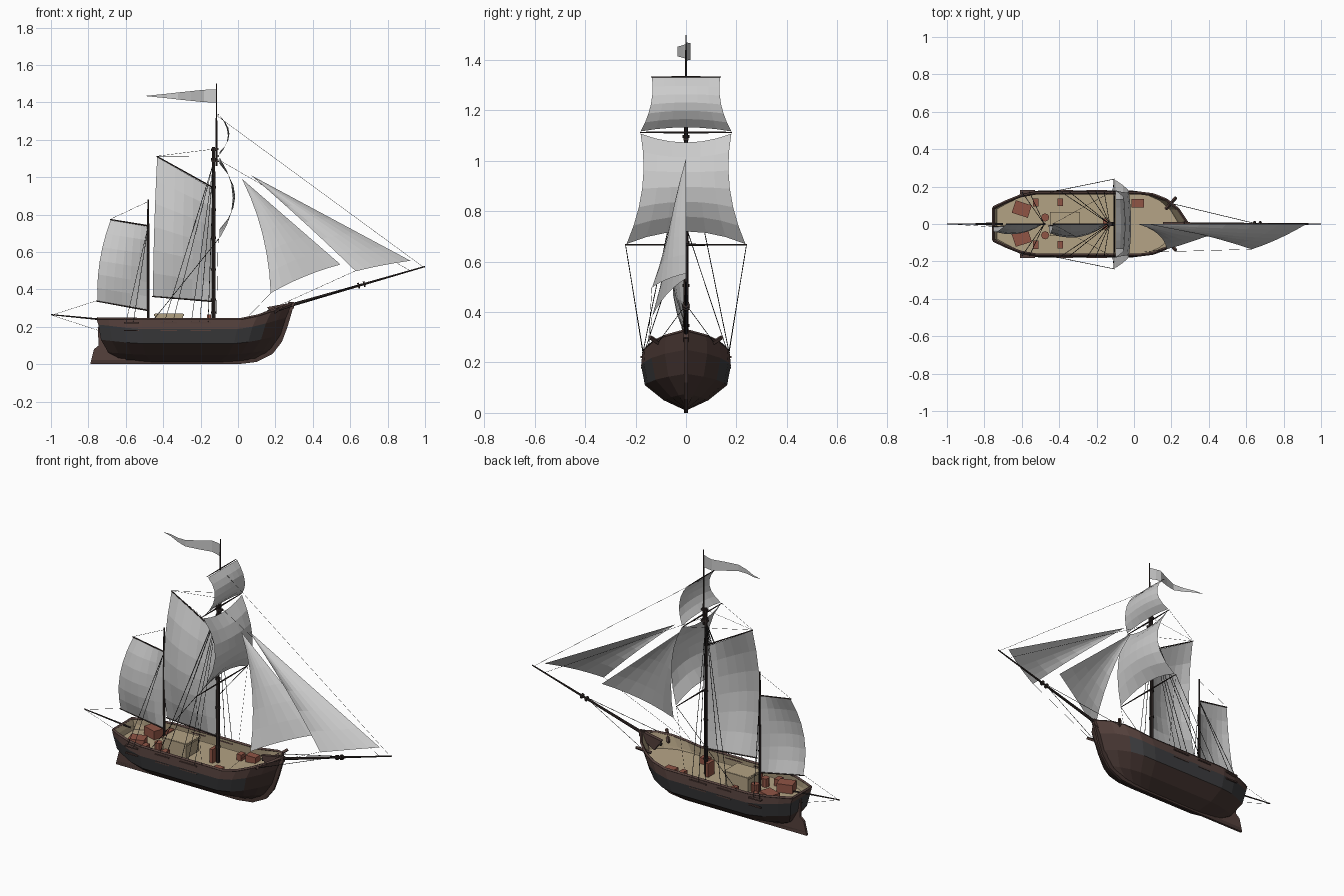
import bpy, bmesh, math
from mathutils import Vector, Matrix

if "Cube" in bpy.data.objects:
    bpy.data.objects.remove(bpy.data.objects["Cube"])


def mat(name, r, g, b):
    m = bpy.data.materials.new(name)
    m.diffuse_color = (r, g, b, 1)
    m.use_nodes = True
    m.node_tree.nodes["Principled BSDF"].inputs["Base Color"].default_value = m.diffuse_color
    return m


BOTTOM = mat("hull_brown", 0.06, 0.036, 0.031)
WALE = mat("wale_grey", 0.045, 0.045, 0.048)
STRAKE = mat("strake_brown", 0.09, 0.052, 0.045)
DECK = mat("deck_tan", 0.45, 0.36, 0.23)
CRATE = mat("crate_red", 0.28, 0.09, 0.06)
SPAR = mat("spar_dark", 0.035, 0.025, 0.023)
ROPE = mat("rope_dark", 0.015, 0.015, 0.015)


def make(name, bm, *mats):
    me = bpy.data.meshes.new(name)
    bm.to_mesh(me)
    bm.free()
    ob = bpy.data.objects.new(name, me)
    bpy.context.collection.objects.link(ob)
    for m in mats:
        me.materials.append(m)
    return ob


def rod(bm, a, b, r1, r2=None, n=8):
    a, b = Vector(a), Vector(b)
    d = b - a
    M = Matrix.Translation((a + b) / 2) @ d.to_track_quat('Z', 'Y').to_matrix().to_4x4()
    bmesh.ops.create_cone(bm, cap_ends=True, segments=n, radius1=r1,
                          radius2=r1 if r2 is None else r2, depth=d.length, matrix=M)


def box(bm, c, s, rot=0):
    M = Matrix.Translation(c) @ Matrix.Rotation(math.radians(rot), 4, 'Z') @ Matrix.Diagonal((*s, 1))
    bmesh.ops.create_cube(bm, size=1, matrix=M)


def plate(name, pts, th, m):
    bm = bmesh.new()
    f = bm.faces.new([bm.verts.new((x, -th / 2, z)) for x, z in pts])
    ex = bmesh.ops.extrude_face_region(bm, geom=[f])
    bmesh.ops.translate(bm, vec=(0, th, 0), verts=[v for v in ex['geom'] if isinstance(v, bmesh.types.BMVert)])
    bmesh.ops.recalc_face_normals(bm, faces=bm.faces)
    return make(name, bm, m)


# Hull: stations (t, width factor, bow rise), rows (stern x, bow x, z, half width, power, bow rise, stern rise)
ST = [(0, .52, 0), (.06, .70, 0), (.14, .90, 0), (.23, 1, 0), (.5, 1, 0), (.74, 1, 0),
      (.82, .94, .2), (.89, .77, .48), (.95, .47, .75), (1, 0, 1)]
ROWS = [(-.62, .08, .015, 0, 1, .01, .015), (-.69, .17, .055, .085, 1.6, .025, .012),
        (-.728, .225, .113, .158, 1.15, .045, .02), (-.742, .255, .188, .172, 1, .065, .025),
        (-.752, .288, .24, .167, 1, .085, .003)]


def hull_pt(row, st, side):
    x0, x1, z, w, p, br, sr = row
    t, f, rise = st
    return Vector((x0 + (x1 - x0) * t, side * w * f ** p, z + br * rise + sr * max(0, 1 - t / .2)))


bm = bmesh.new()
rings = []
for st in ST:
    pts = [hull_pt(r, st, -1) for r in ROWS[::-1]] + [hull_pt(r, st, 1) for r in ROWS[1:]]
    rings.append([bm.verts.new(p) for p in pts])
band = [2, 1, 0, 0, 0, 0, 1, 2]
for k, (a, b) in enumerate(zip(rings, rings[1:])):
    for i in range(8):
        f = bm.faces.new((a[i], b[i], b[i + 1], a[i + 1]))
        f.material_index = 0 if k > 6 and band[i] == 1 else band[i]
for i in range(4):
    j = 8 - i
    q = [rings[0][i], rings[0][i + 1], rings[0][j - 1], rings[0][j]]
    f = bm.faces.new(q if i < 3 else [q[0], q[1], q[3]])
    f.material_index = band[i]
bmesh.ops.remove_doubles(bm, verts=bm.verts, dist=.0005)
bmesh.ops.recalc_face_normals(bm, faces=bm.faces)
hull = make("hull", bm, BOTTOM, WALE, STRAKE, DECK, DECK, DECK)
so = hull.modifiers.new("planking", 'SOLIDIFY')
so.thickness, so.offset, so.material_offset = .012, 0, 3

# Deck
bm = bmesh.new()
prev = None
for st in ST:
    p = hull_pt(ROWS[3], st, 1)
    z = .185 + .05 * st[2]
    cur = [bm.verts.new((p.x, s * p.y * .98, z)) for s in (-1, 1)]
    if prev:
        bm.faces.new((prev[0], cur[0], cur[1], prev[1]))
    prev = cur
make("deck", bm, DECK)

# Rail cap and wale edge strips
bm = bmesh.new()
for row, r in ((ROWS[4], .008), (ROWS[3], .004), (ROWS[2], .004)):
    for s in (-1, 1):
        for a, b in zip(ST, ST[1:]):
            rod(bm, hull_pt(row, a, s), hull_pt(row, b, s), r, n=4)
    rod(bm, hull_pt(row, ST[0], -1), hull_pt(row, ST[0], 1), r, n=4)
make("rails", bm, STRAKE)

# Keel, stem and rudder
plate("keel_and_stem", [(-.78, 0), (0, 0), (.1, .012), (.185, .055), (.235, .12), (.265, .2), (.303, .33),
      (.27, .335), (.23, .2), (.2, .12), (.15, .06), (.05, .025), (-.78, .022)], .014, BOTTOM)
plate("rudder", [(-.79, 0), (-.6, 0), (-.6, .03), (-.68, .055), (-.72, .12), (-.735, .2), (-.75, .2), (-.745, .1),
                 (-.77, .08)], .014, STRAKE)
plate("bow_knee", [(.155, .305), (.3, .332), (.3, .30), (.2, .24)], .02, STRAKE)

# Deck fittings
bm = bmesh.new()
box(bm, (-.37, 0, .225), (.15, .12, .09))
box(bm, (-.37, 0, .263), (.16, .13, .012))
make("deck_cabin", bm, DECK)
bm = bmesh.new()
for x, y, sx, sy, h, rot in [(-.60, .08, .09, .07, .05, -18), (-.60, -.075, .09, .07, .05, 18),
                             (-.525, .115, .03, .045, .04, 0), (-.525, -.11, .03, .045, .04, 0),
                             (-.395, .115, .03, .04, .04, 0), (-.395, -.11, .03, .04, .04, 0),
                             (.02, .11, .065, .045, .04, 0), (-.05, .1, .03, .04, .035, 0),
                             (-.05, -.11, .05, .04, .035, 0), (-.155, 0, .02, .06, .08, 0)]:
    box(bm, (x, y, .185 + h / 2), (sx, sy, h), rot)
for y in (.035, -.06):
    rod(bm, (-.475, y, .185), (-.475, y, .235), .022)
make("crates_and_barrels", bm, CRATE)
bm = bmesh.new()
for s in (-1, 1):
    for x, w in ((-.37, .09), (-.2, .11), (-.57, .08)):
        box(bm, (x, s * .171, .222), (w, .02, .007))
        box(bm, (x, s * .174, .18), (w, .01, .007))
    rod(bm, (.17, s * .08, .26), (.225, s * .142, .30), .009, n=4)
make("chain_plates_and_catheads", bm, STRAKE)

# Masts and spars
bm = bmesh.new()
for a, b, r1, r2 in [((-.13, 0, .1), (-.13, 0, 1.16), .011, .008), ((-.115, 0, 1.06), (-.115, 0, 1.5), .006, .0025),
                     ((-.48, 0, .1), (-.48, 0, .88), .008, .005), ((.16, 0, .28), (.999, 0, .522), .010, .0035),
                     ((-.70, 0, .236), (-1, 0, .265), .005, .003),
                     ((-.13, 0, .335), (-.46, -.01, .362), .004, .003), ((-.13, 0, .942), (-.435, 0, 1.112), .004, .003),
                     ((-.48, 0, .287), (-.76, -.015, .338), .004, .003), ((-.48, 0, .74), (-.685, 0, .774), .004, .003)]:
    rod(bm, a, b, r1, r2)
for z, w, r in ((.667, .242, .0045), (1.113, .183, .0045), (1.333, .138, .0035)):
    for s in (-1, 1):
        rod(bm, (-.106, 0, z), (-.106, s * w, z), r, r * .5)
for z in (.27, .34, .5, .67, .82, .94, 1.09, 1.14):
    rod(bm, (-.13, 0, z), (-.13, 0, z + .012), .0135)
box(bm, (-.122, 0, 1.085), (.04, .02, .01))
box(bm, (-.122, 0, 1.15), (.035, .018, .01))
d = Vector((.84, 0, .242)).normalized()
for x in (.645, .675):
    c = Vector((x, 0, .28 + (x - .16) * .288))
    rod(bm, c - d * .005, c + d * .005, .015)
make("masts_and_spars", bm, SPAR)

# Rigging: thin stays, then shrouds on both sides
bm = bmesh.new()
thin = [((-.115, 0, 1.33), (.99, 0, .52)), ((-.115, 0, 1.1), (.92, 0, .5)),
        ((-.13, 0, 1.15), (-.435, 0, 1.112)), ((-.48, 0, .87), (-.685, 0, .774)),
        ((-.76, -.015, .338), (-.99, 0, .264)), ((.175, -.135, .38), (.05, -.15, .25)),
        ((.63, -.135, .5), (.1, -.15, .26)), ((-1, 0, .263), (-.745, 0, .18))]
lines = []
for s in (-1, 1):
    lines += [((-.13, 0, 1.08), (x, s * .175, .22)) for x in (-.395, -.35, -.25, -.205, -.16)]
    lines += [((-.48, 0, .74), (x, s * .172, .22)) for x in (-.6, -.56)]
    lines += [((-.106, s * .24, .667), (-.45, s * .17, .24)), ((.2, s * .11, .28), (.66, 0, .43))]
    thin += [((-.106, s * .24, .667), (-.115, s * .172, .24)), ((-.106, s * .18, 1.113), (-.435, 0, 1.112))]
for r, group in ((.0008, thin), (.0016, lines)):
    for a, b in group:
        rod(bm, a, b, r, n=4)
make("rigging", bm, ROPE)


# Sails: corners are foot-left, foot-right, head-right, head-left
def sail(name, corners, belly, foot=(0, 0, 0), head=(0, 0, 0), left=(0, 0, 0), right=(0, 0, 0), edge=0, n=6):
    A, B, C, D = map(Vector, corners)
    belly, foot, head, left, right = map(Vector, (belly, foot, head, left, right))
    bm = bmesh.new()
    g = []
    for j in range(n + 1):
        v = j / n
        bv = 4 * v * (1 - v)
        g.append([])
        for i in range(n + 1):
            u = i / n
            bu = 4 * u * (1 - u)
            p = A.lerp(B, u).lerp(D.lerp(C, u), v) + belly * bv * (edge + (1 - edge) * bu)
            p += (foot * (1 - v) + head * v) * bu + (left * (1 - u) + right * u) * bv
            g[-1].append(bm.verts.new(p))
    for j in range(n):
        for i in range(n):
            bm.faces.new((g[j][i], g[j][i + 1], g[j + 1][i + 1], g[j + 1][i]))
    bmesh.ops.remove_doubles(bm, verts=bm.verts, dist=.0005)
    make(name, bm)


sail("main_sail", [(-.455, -.01, .362), (-.14, 0, .337), (-.14, 0, .94), (-.432, 0, 1.108)],
     (0, -.045, 0), left=(-.004, -.045, 0))
sail("mizzen_sail", [(-.752, -.015, .335), (-.487, 0, .288), (-.485, 0, .738), (-.682, 0, .77)],
     (0, -.03, 0), left=(-.022, -.035, 0))
sail("square_sail", [(-.1, -.236, .67), (-.1, .236, .67), (-.1, .18, 1.108), (-.1, -.18, 1.108)],
     (.085, 0, 0), foot=(0, 0, .05), head=(0, 0, -.035), left=(0, .034, 0), right=(0, -.034, 0), edge=.85)
sail("top_sail", [(-.1, -.18, 1.117), (-.1, .18, 1.117), (-.1, .135, 1.33), (-.1, -.135, 1.33)],
     (.054, 0, 0), foot=(0, 0, .016), left=(0, .018, 0), right=(0, -.018, 0), edge=.85)
sail("inner_jib", [(.175, -.135, .38), (.548, 0, .533), (.022, 0, .99), (.022, 0, .99)],
     (0, -.015, 0), foot=(-.006, -.01, .012), left=(.032, .012, .012))
sail("outer_jib", [(.63, -.135, .497), (.922, 0, .553), (.07, 0, 1.01), (.07, 0, 1.01)],
     (0, -.02, 0), foot=(0, -.01, .004), left=(.004, .012, .004))

# Pennant
bm = bmesh.new()
prev = None
for x, h, y in [(-.115, .036, 0), (-.15, .034, .012), (-.182, .033, .018), (-.25, .026, -.01), (-.32, .019, -.033),
                (-.38, .012, -.02), (-.44, .006, .005), (-.492, .001, .015)]:
    cur = [bm.verts.new((x, y, 1.434 - h)), bm.verts.new((x, y, 1.434 + h))]
    if prev:
        bm.faces.new((prev[0], cur[0], cur[1], prev[1]))
    prev = cur
make("pennant", bm)
